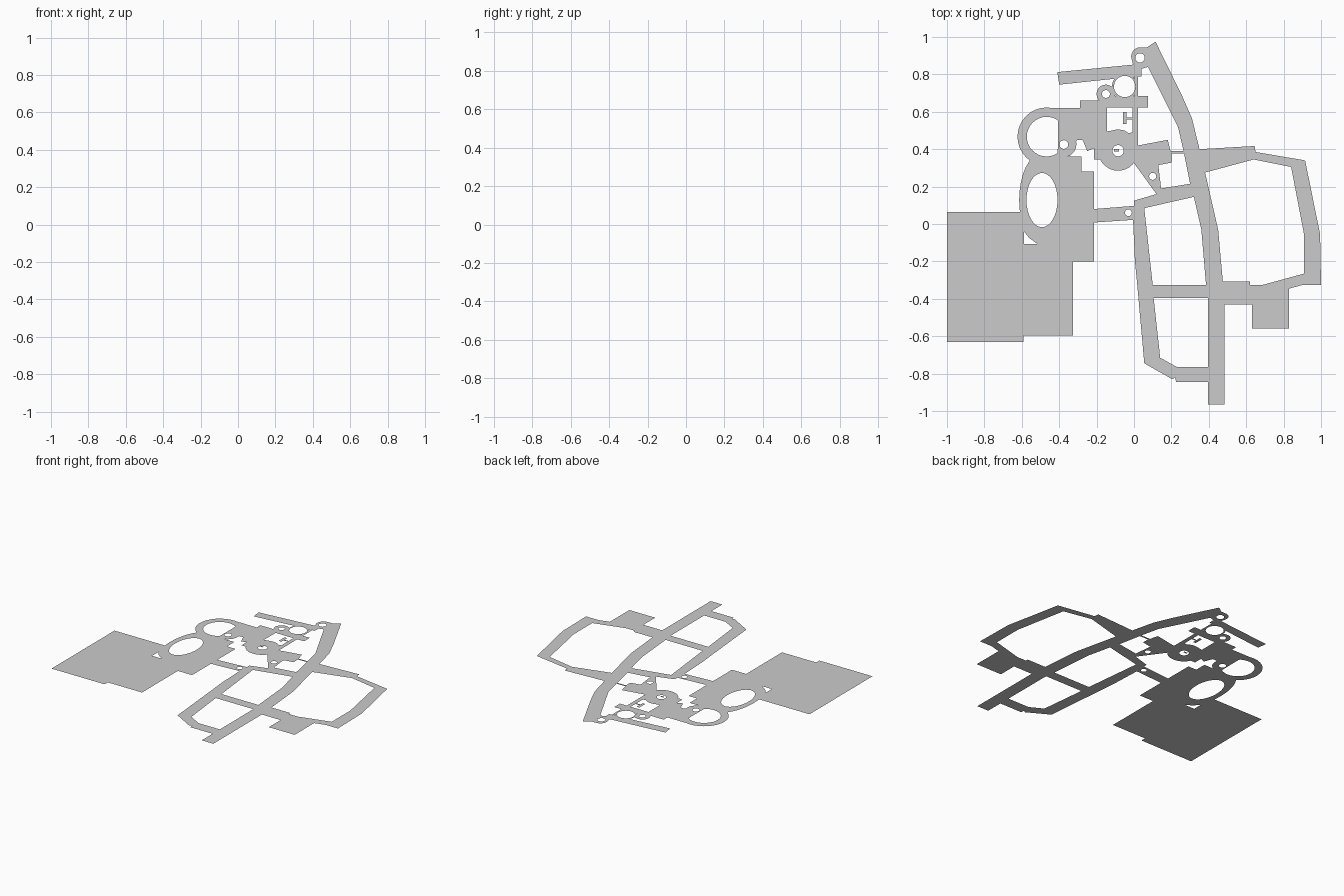
import bpy
from math import cos, sin, pi
from mathutils import Vector
from mathutils.geometry import delaunay_2d_cdt


def oval(x, y, rx, ry=None, n=32):
    ry = ry or rx
    return [(x + rx * cos(2 * pi * i / n), y + ry * sin(2 * pi * i / n)) for i in range(n)]


def rect(x0, y0, x1, y1):
    return [(x0, y0), (x1, y0), (x1, y1), (x0, y1)]


def ccw(p):
    area = sum(a[0] * b[1] - b[0] * a[1] for a, b in zip(p, p[1:] + p[:1]))
    return p if area > 0 else p[::-1]


def sheet(name, solids, holes=(), z=0.0):
    """Flat sheet: union of the solid outlines minus the hole outlines."""
    pts, faces = [], []
    for p in list(solids) + list(holes):
        faces.append(list(range(len(pts), len(pts) + len(p))))
        pts += [Vector(c) for c in ccw(p)]
    vs, _, fs, _, _, src = delaunay_2d_cdt(pts, [], faces, 0, 1e-5)
    n = len(solids)
    keep = [f for f, s in zip(fs, src) if s and all(i < n for i in s)]
    used = sorted({i for f in keep for i in f})
    new = {o: k for k, o in enumerate(used)}
    me = bpy.data.meshes.new(name)
    me.from_pydata([(vs[i][0], vs[i][1], z) for i in used], [],
                   [[new[i] for i in f] for f in keep])
    ob = bpy.data.objects.new(name, me)
    bpy.context.collection.objects.link(ob)
    return ob


# Main road network with its three enclosed blocks
outer = [(0.115, 0.975), (0.255, 0.69), (0.31, 0.565), (0.35, 0.40),
         (0.645, 0.417), (0.65, 0.385), (0.915, 0.34), (0.995, -0.055),
         (1.0, -0.325), (0.905, -0.325), (0.83, -0.345), (0.83, -0.56),
         (0.63, -0.56), (0.63, -0.43), (0.485, -0.43), (0.485, -0.965),
         (0.395, -0.965), (0.395, -0.845), (0.225, -0.845), (0.22, -0.82),
         (0.205, -0.83), (0.055, -0.745), (0.015, -0.30), (0.005, -0.20),
         (-0.005, 0.022), (-0.215, 0.008), (-0.215, 0.08), (0.0, 0.097),
         (0.0, 0.125), (0.12, 0.16), (0.145, 0.19), (0.30, 0.215),
         (0.265, 0.39), (0.235, 0.52), (0.075, 0.84)]
east_block = [(0.38, 0.275), (0.64, 0.345), (0.84, 0.305), (0.91, -0.06),
              (0.91, -0.265), (0.69, -0.325), (0.62, -0.325), (0.62, -0.308),
              (0.475, -0.308), (0.45, -0.03)]
mid_block = [(0.055, 0.085), (0.32, 0.145), (0.36, -0.03), (0.385, -0.325), (0.10, -0.325)]
south_block = [(0.105, -0.395), (0.395, -0.395), (0.395, -0.765), (0.23, -0.765), (0.14, -0.715)]
sheet("road_network", [outer], [east_block, mid_block, south_block, oval(-0.03, 0.06, 0.018)])

# Western plaza with oval garden, round garden and north hall
plaza = [(-1, 0.065), (-1, -0.63), (-0.59, -0.63), (-0.59, -0.595), (-0.325, -0.595),
         (-0.325, -0.20), (-0.215, -0.20), (-0.215, 0.28), (-0.28, 0.28),
         (-0.28, 0.36), (-0.41, 0.36), (-0.49, 0.30), (-0.55, 0.065)]
hall = [(-0.47, 0.62), (-0.29, 0.62), (-0.29, 0.66), (-0.19, 0.66), (-0.15, 0.685),
        (0.075, 0.685), (0.075, 0.622), (0.022, 0.622), (0.022, 0.42), (-0.0, 0.36),
        (-0.19, 0.345), (-0.215, 0.345), (-0.215, 0.405), (-0.25, 0.39),
        (-0.275, 0.45), (-0.305, 0.45), (-0.34, 0.365), (-0.406, 0.36),
        (-0.406, 0.57)]
rings = [oval(-0.492, 0.128, 0.122, 0.25), oval(-0.467, 0.467, 0.156),
         oval(-0.378, 0.427, 0.07), oval(-0.15, 0.695, 0.05), oval(-0.085, 0.392, 0.107)]
# Round garden opening is cut straight by the hall and notched by the small ring
cut = [(min(x, -0.406), y) for x, y in oval(-0.467, 0.467, 0.106)
       if (x + 0.378) ** 2 + (y - 0.427) ** 2 > 0.05 ** 2]
dome = [(-0.085 + 0.073 * cos(a), 0.458 + 0.047 * sin(a))
        for a in [pi * i / 12 for i in range(13)]]
court = [(-0.008, 0.622), (-0.008, 0.49), (-0.03, 0.486)] + dome[4:9] + [
    (-0.145, 0.495), (-0.145, 0.622)]
gaps = [oval(-0.492, 0.128, 0.083, 0.145), cut, court,
        [(-0.588, -0.04), (-0.588, -0.108), (-0.515, -0.108), (-0.56, -0.075)],
        oval(-0.375, 0.425, 0.023), oval(-0.15, 0.695, 0.021), oval(-0.085, 0.392, 0.03),
        oval(-0.05, 0.735, 0.057)]
sheet("west_plaza_and_hall", [plaza, hall] + rings, gaps)

# Small pieces inside the court and the centre ring
sheet("court_bench", [rect(-0.06, 0.535, -0.04, 0.60), rect(-0.04, 0.558, -0.008, 0.57)])
sheet("centre_marker", [rect(-0.107, 0.388, -0.08, 0.40)], z=0.006)

# Top walkway with its thin ring and corner ring
walk = [(-0.41, 0.812), (-0.005, 0.852), (-0.015, 0.89), (0.035, 0.945), (0.07, 0.945),
        (0.115, 0.975), (0.075, 0.84), (0.04, 0.83), (0.04, 0.79), (0.005, 0.785),
        (-0.11, 0.776), (-0.40, 0.745)]
sheet("north_walkway", [walk, oval(0.035, 0.895, 0.05)],
      [oval(0.032, 0.888, 0.025), oval(-0.05, 0.735, 0.068)])
sheet("thin_ring", [oval(-0.05, 0.735, 0.068)],
      [oval(-0.05, 0.735, 0.057), rect(-0.2, 0.6, 0.1, 0.685), oval(-0.15, 0.695, 0.05)])
sheet("ring_link", [rect(0.002, 0.685, 0.022, 0.785)], [oval(-0.05, 0.735, 0.068)])

# East wing joining the hall to the road
wing = [(0.022, 0.42), (0.18, 0.45), (0.195, 0.39), (0.265, 0.39), (0.268, 0.376),
        (0.2, 0.376), (0.2, 0.328), (0.13, 0.315), (0.145, 0.19), (0.12, 0.16),
        (0.0, 0.325), (0.0, 0.36)]
sheet("east_wing", [wing], [oval(0.1, 0.255, 0.019), oval(-0.085, 0.392, 0.107)])
